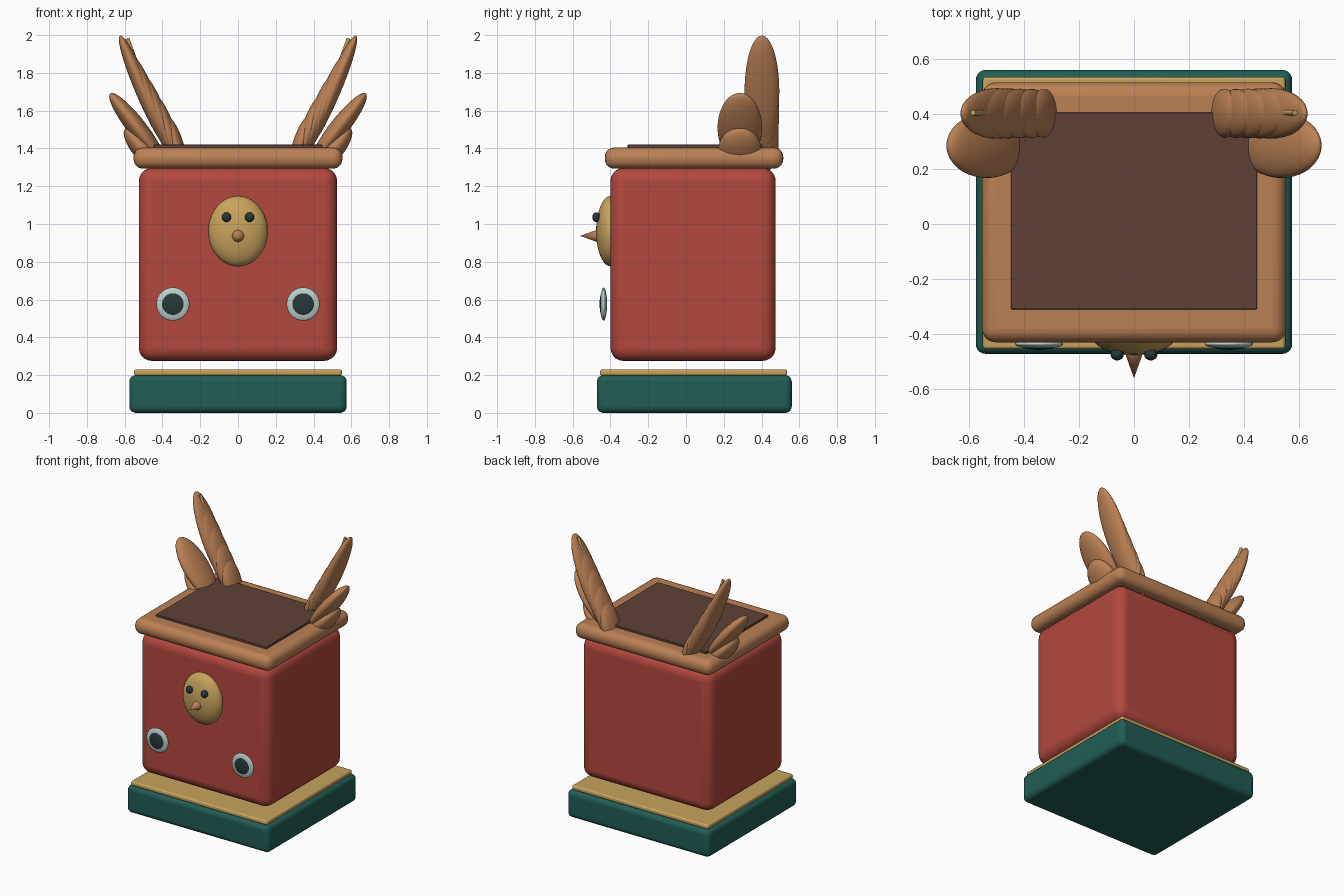
import bpy
from math import radians, pi

if "Cube" in bpy.data.objects:
    bpy.data.objects.remove(bpy.data.objects["Cube"])


def material(name, rgb):
    m = bpy.data.materials.new(name)
    m.diffuse_color = (*rgb, 1)
    m.use_nodes = True
    m.node_tree.nodes["Principled BSDF"].inputs["Base Color"].default_value = m.diffuse_color
    return m


RED = material("red", (0.45, 0.065, 0.047))
TEAL = material("teal", (0.015, 0.11, 0.09))
GOLD = material("gold", (0.58, 0.37, 0.11))
BROWN = material("brown", (0.50, 0.22, 0.09))
SOIL = material("dark_brown", (0.115, 0.053, 0.037))
DARK = material("dark", (0.02, 0.04, 0.042))
SILVER = material("silver", (0.50, 0.62, 0.60))


def finish(name, mat, angle=40):
    ob = bpy.context.object
    ob.name = name
    ob.data.materials.append(mat)
    bpy.ops.object.transform_apply(location=False, rotation=False, scale=True)
    bpy.ops.object.shade_smooth_by_angle(angle=radians(angle))
    return ob


def box(name, mat, x, y, z, bevel):
    """Rounded box from (min, max) pairs."""
    spans = (x, y, z)
    bpy.ops.mesh.primitive_cube_add(size=1, location=[(a + b) / 2 for a, b in spans])
    bpy.context.object.scale = [b - a for a, b in spans]
    ob = finish(name, mat)
    mod = ob.modifiers.new("round", 'BEVEL')
    mod.width = bevel
    mod.segments = 5
    return ob


def ellipsoid(name, mat, loc, radii, tilt=0):
    bpy.ops.mesh.primitive_uv_sphere_add(segments=32, ring_count=20, radius=1,
                                         location=loc, rotation=(0, radians(tilt), 0))
    bpy.context.object.scale = radii
    return finish(name, mat, 180)


# Plinth, trim, body, rim and top panel
box("base", TEAL, (-.575, .575), (-.472, .56), (0, .2), .035)
box("base_trim", GOLD, (-.55, .55), (-.455, .535), (.197, .23), .012)
box("body", RED, (-.525, .525), (-.40, .475), (.275, 1.297), .07)
box("rim", BROWN, (-.553, .553), (-.43, .515), (1.293, 1.405), .05)
box("top_panel", SOIL, (-.447, .447), (-.31, .405), (1.385, 1.42), .004)

# Face plate and beak
ellipsoid("face", GOLD, (0, -.40, .962), (.157, .076, .186))
bpy.ops.mesh.primitive_cone_add(vertices=32, radius1=.034, radius2=0, depth=.095,
                                location=(0, -.513, .937), rotation=(pi / 2, 0, 0))
finish("beak", BROWN)

for side, s in (("left", -1), ("right", 1)):
    # Eyes and round front buttons
    ellipsoid(side + "_eye", DARK, (s * .061, -.474, 1.036), (.024, .022, .026))
    ellipsoid(side + "_button_ring", SILVER, (s * .345, -.436, .576), (.088, .018, .088))
    ellipsoid(side + "_button_center", DARK, (s * .345, -.439, .576), (.07, .0185, .07))

    # Fan of tall feathers, growing outwards
    for i in range(5):
        t = i / 4
        ellipsoid(f"{side}_tall_feather_{i + 1}", BROWN,
                  (s * (.33 + .17 * t), .402, 1.42 + .283 * t),
                  (.042, .088 + .004 * t, .16 + .16 * t), s * (18 + 5 * t))

    # Quill at the tip of the fan
    bpy.ops.mesh.primitive_cylinder_add(vertices=16, radius=.01, depth=.4,
                                        location=(s * .517, .405, 1.795),
                                        rotation=(0, radians(s * 20), 0))
    finish(side + "_quill", GOLD)

    # Short broad feathers in front of the fan
    ellipsoid(side + "_broad_feather", BROWN, (s * .535, .285, 1.51), (.05, .118, .23), s * 38)
    ellipsoid(side + "_lower_feather", BROWN, (s * .50, .285, 1.39), (.055, .115, .15), s * 40)
